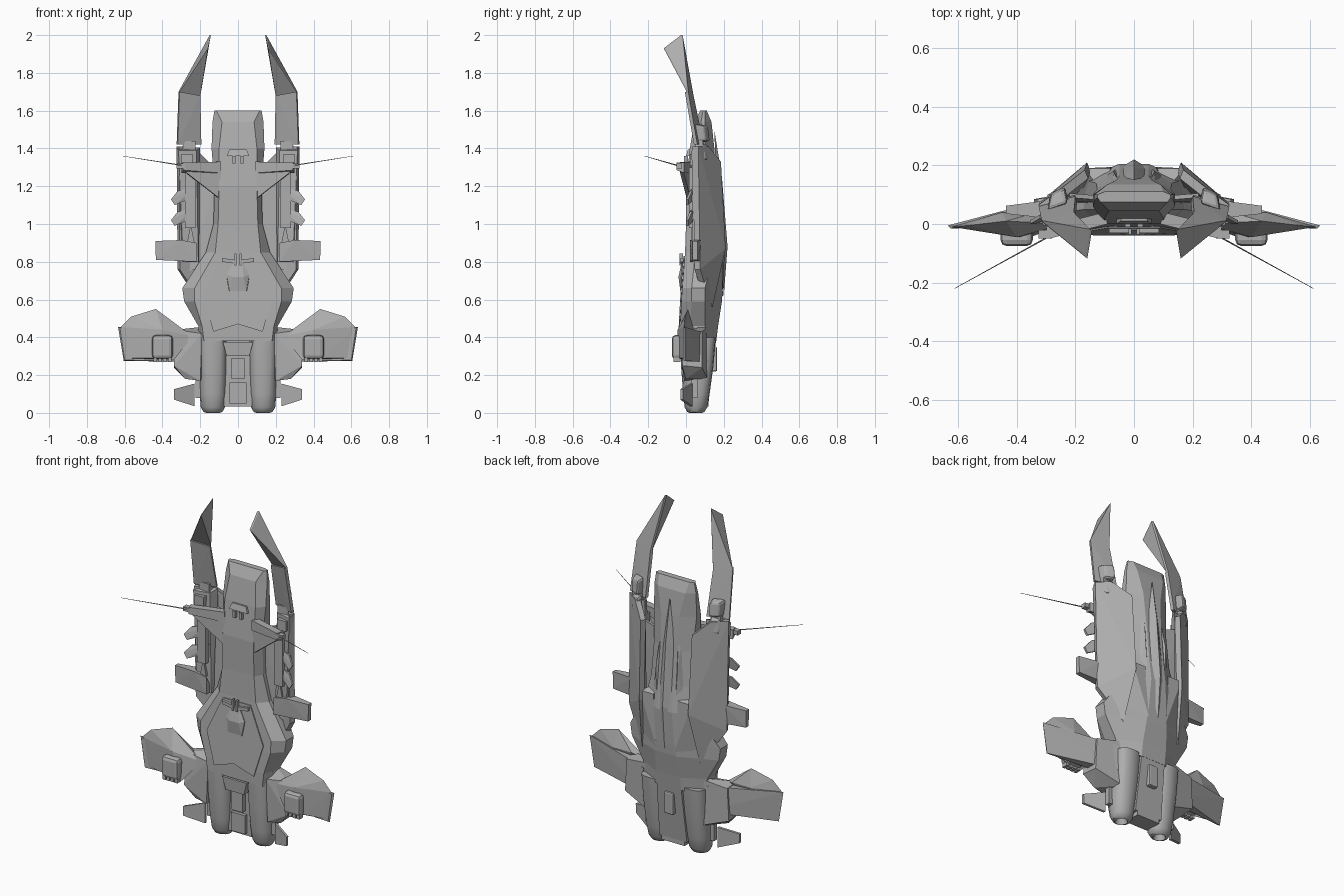
import bpy, bmesh, math
from mathutils import Vector

grey = bpy.data.materials.new("hull_grey")
grey.diffuse_color = (0.42, 0.42, 0.42, 1)


def finish(name, bm, mirror=False, smooth=False):
    bmesh.ops.recalc_face_normals(bm, faces=bm.faces)
    me = bpy.data.meshes.new(name)
    bm.to_mesh(me)
    bm.free()
    me.materials.append(grey)
    ob = bpy.data.objects.new(name, me)
    bpy.context.collection.objects.link(ob)
    if mirror:
        ob.modifiers.new("mirror", 'MIRROR').use_mirror_merge = False
    if smooth:
        bpy.ops.object.select_all(action='DESELECT')
        ob.select_set(True)
        bpy.context.view_layer.objects.active = ob
        bpy.ops.object.shade_smooth_by_angle(angle=math.radians(40))
    return ob


def hull(name, pts, off=None, mirror=True):
    """Convex solid around points; 'off' thickens a plate by an offset."""
    pts = [Vector(p) for p in pts]
    if off:
        pts += [p + Vector(off) for p in pts]
    bm = bmesh.new()
    for p in pts:
        bm.verts.new(p)
    bmesh.ops.convex_hull(bm, input=bm.verts)
    junk = [v for v in bm.verts if not v.link_faces]
    bmesh.ops.delete(bm, geom=junk, context='VERTS')
    bmesh.ops.dissolve_limit(bm, angle_limit=0.02, verts=bm.verts, edges=bm.edges)
    return finish(name, bm, mirror)


def loft(name, rings, mirror=False, smooth=False):
    bm = bmesh.new()
    vs = [[bm.verts.new(p) for p in r] for r in rings]
    n = len(vs[0])
    for a, b in zip(vs, vs[1:]):
        for i in range(n):
            j = (i + 1) % n
            bm.faces.new((a[i], a[j], b[j], b[i]))
    bm.faces.new(vs[0])
    bm.faces.new(vs[-1])
    return finish(name, bm, mirror, smooth)


def box(name, x, y, z, mirror=True, bevel=0.0):
    ob = hull(name, [(a, b, c) for a in x for b in y for c in z], None, mirror)
    if bevel:
        m = ob.modifiers.new("bevel", 'BEVEL')
        m.width, m.segments = bevel, 2
    return ob


# Main fuselage: z, front half-width, front y, side half-width, side y pair, back half-width, back y
sections = [
    (1.60, .115, .075, .125, .09, .10, .10, .11),
    (1.54, .085, .045, .135, .08, .10, .09, .135),
    (1.40, .10, .02, .14, .06, .10, .06, .15),
    (1.20, .10, .0, .125, .05, .12, .05, .165),
    (1.00, .105, .0, .13, .05, .14, .05, .185),
    (0.85, .12, -.005, .17, .05, .15, .05, .205),
    (0.66, .23, -.02, .295, .03, .10, .06, .195),
    (0.59, .23, -.025, .285, .03, .10, .07, .19),
    (0.46, .19, -.03, .21, .02, .10, .08, .17),
    (0.38, .18, -.03, .205, .02, .10, .08, .16),
]
rings = []
for z, wf, yf, wm, y1, y2, wb, yb in sections:
    half = [(wf, yf), (wm, y1), (wm, y2), (wb, yb)]
    rings.append([(x, y, z) for x, y in half] + [(-x, y, z) for x, y in half[::-1]])
loft("fuselage", rings)


# Engines: squarish shrouds blending into the body, recessed round nozzles
def sq(v, e):
    return math.copysign(abs(v) ** e, v)


eng = []
for z, rx, ry, e in [(.05, .02, .02, 1), (.0, .035, .035, 1), (.005, .05, .045, 1), (.03, .064, .06, 1),
                     (.1, .07, .07, .85), (.25, .073, .086, .7), (.40, .074, .094, .6)]:
    eng.append([(.133 + rx * sq(math.cos(t * math.pi / 8), e),
                 .052 + z * .03 + ry * sq(math.sin(t * math.pi / 8), e), z) for t in range(16)])
loft("engine", eng, mirror=True, smooth=True)

# Tail core between the engines
box("tail_core", (-.075, .075), (.02, .12), (.035, .42), False)
hull("tail_back_slope", [(-.09, .12, .06), (.09, .12, .06), (-.08, .16, .39), (.08, .16, .39)], (0, -.04, 0), False)
box("tail_hatch", (-.035, .035), (-.01, .03), (.18, .29), False)
box("tail_step", (-.045, .045), (.0, .05), (.05, .16), False)
hull("tail_lid", [(-.08, -.035, .375), (.08, -.035, .375), (-.06, -.03, .3), (.06, -.03, .3)],
     (0, .05, 0), False)
box("tail_back_block", (-.03, .03), (.11, .165), (.22, .35), False, .008)

# Front armour plate (two halves, notched at the bottom) and turret
hull("front_plate", [(0, -.008, .83), (.09, -.008, .83), (.185, -.024, .62), (.13, -.034, .43), (0, -.032, .47)],
     (0, -.006, 0))
hull("turret", [(x * s, y, z) for s in (-1, 1) for x, y, z in
     [(.06, -.025, .73), (.045, -.03, .645), (.02, -.02, .81), (.03, -.04, .72), (.05, -.02, .645)]],
     (0, .015, 0), False)
hull("turret_arm", [(.015, -.03, .79), (.015, -.03, .81), (.085, -.03, .82), (.085, -.03, .80)], (0, .03, 0))
box("turret_barrel", (.008, .018), (-.035, -.015), (.78, .845))

# Chin gun mount
hull("chin_mount", [(-.06, .0, 1.36), (.06, .0, 1.36), (-.045, .01, 1.395), (.045, .01, 1.395)], (0, .03, 0), False)
box("chin_gun", (.012, .03), (-.01, .01), (1.32, 1.36))

# Back spine and strakes
hull("spine", [(-.04, .16, 1.2), (.04, .16, 1.2), (0, .15, 1.5), (-.05, .19, .85), (.05, .19, .85),
               (0, .19, 1.25), (0, .22, .88), (0, .20, .62)], None, False)
hull("spine_strake", [(.05, .14, 1.35), (.075, .12, 1.35), (.06, .19, .85), (.12, .15, .8),
                      (.07, .18, 1.1), (.1, .15, 1.0)])
hull("neck_root", [(.08, .19, .92), (.17, .19, .92), (.1, .1, .95), (.2, .08, .8), (.06, .195, .62), (.2, .13, .6)])

# Slanted side shells, booms and the web joining them to the neck
hull("side_shell", [(.325, .065, 1.41), (.25, .12, 1.41), (.168, .185, 1.33), (.16, .21, .87),
                    (.19, .14, .56), (.32, .075, .76)], (-.012, -.03, 0))
hull("boom", [(.325, .065, 1.405), (.315, .03, 1.39), (.22, .05, 1.39), (.2, .1, 1.405),
              (.30, .07, .8), (.29, .035, .8), (.21, .05, .8), (.2, .1, .8)])
hull("boom_web", [(.1, .08, 1.26), (.22, .09, 1.30), (.1, .07, .8), (.26, .07, .75)], (0, .015, 0))
box("boom_rib", (.225, .28), (.015, .06), (.98, 1.3))
box("boom_head", (.24, .3), (.02, .06), (1.31, 1.37))

# Forward prongs
lower = [(.2, .095, 1.42), (.325, .06, 1.42), (.315, .012, 1.70), (.205, .04, 1.68)]
upper = [(.205, .04, 1.68), (.315, .012, 1.70), (.165, -.11, 1.93), (.15, -.018, 2.0)]
hull("prong_lower", lower, (-.006, -.018, 0))
hull("prong_upper", upper, (-.006, -.008, 0))
box("prong_hinge", (.225, .29), (.05, .09), (1.39, 1.44))
for z0 in (1.33, 1.43):
    pod = hull("hinge_pod", [(.235, .13, z0 + .01), (.285, .105, z0 + .01), (.235, .12, z0 + .09),
                             (.285, .095, z0 + .09), (.225, .08, z0), (.295, .05, z0),
                             (.225, .07, z0 + .1), (.295, .045, z0 + .1)])
    m = pod.modifiers.new("bevel", 'BEVEL')
    m.width, m.segments = .012, 2

# Canards with antennas
hull("canard_bar", [(.09, .0, 1.33), (.09, .0, 1.27), (.29, -.05, 1.325), (.29, -.05, 1.285),
                    (.3, -.01, 1.325), (.3, -.01, 1.27), (.1, .04, 1.33), (.1, .04, 1.27)])
hull("canard_plate", [(.09, .005, 1.30), (.09, .005, 1.13), (.22, -.02, 1.24), (.29, -.035, 1.285)], (.005, .02, 0))
box("antenna_base", (.28, .325), (-.05, -.02), (1.295, 1.32))
hull("antenna", [(.3, -.045, 1.308), (.3, -.051, 1.308), (.3, -.048, 1.314),
                 (.612, -.219, 1.359), (.612, -.221, 1.359), (.612, -.22, 1.361)])

# Boom fins and hook
for dz in (0, -.11):
    hull("boom_fin", [(.22, .045, 1.20 + dz), (.32, .02, 1.175 + dz), (.355, .0, 1.13 + dz),
                      (.335, .0, 1.10 + dz), (.24, .04, 1.14 + dz)], (0, .012, 0))
hull("boom_hook", [(.22, .02, .80), (.435, .035, .81), (.437, .035, .91), (.3, .02, .915), (.22, .02, .90),
                   (.22, .08, .80), (.435, .062, .81), (.437, .062, .91), (.3, .08, .915)])
hull("hook_brace", [(.23, .03, .9), (.27, .03, .9), (.25, .03, 1.0)], (0, .04, 0))

# Wings: root, main panel, raised front fairing
hull("wing_root", [(.15, .115, .46), (.17, .115, .18), (.33, .085, .43), (.34, .085, .24),
                   (.19, -.01, .42), (.2, -.01, .17), (.33, .0, .44), (.34, -.02, .25), (.28, .0, .18)])
hull("wing_panel", [(.2, .11, .42), (.2, .11, .27), (.635, -.005, .455), (.605, -.005, .275),
                    (.2, .03, .42), (.2, .03, .27), (.625, -.015, .45), (.6, -.015, .28)])
hull("wing_fairing", [(.24, .0, .405), (.33, .04, .45), (.435, .01, .55), (.565, -.005, .51), (.62, -.01, .455),
                      (.40, -.045, .44), (.45, -.035, .29), (.34, -.04, .28), (.58, -.012, .29), (.45, .04, .45)])

# Wing pods with a row of small nozzles
box("wing_pod", (.345, .455), (-.075, -.01), (.285, .412), True, .02)
for i in range(4):
    box("pod_nozzle", (.352 + i * .026, .370 + i * .026), (-.065, -.03), (.27, .3))

# Small tail fins
hull("tail_fin", [(.23, .02, .155), (.34, -.03, .125), (.338, -.03, .07), (.23, .02, .035)], (.0, .015, 0))
box("tail_fin_mount", (.18, .225), (.03, .06), (.08, .18))
